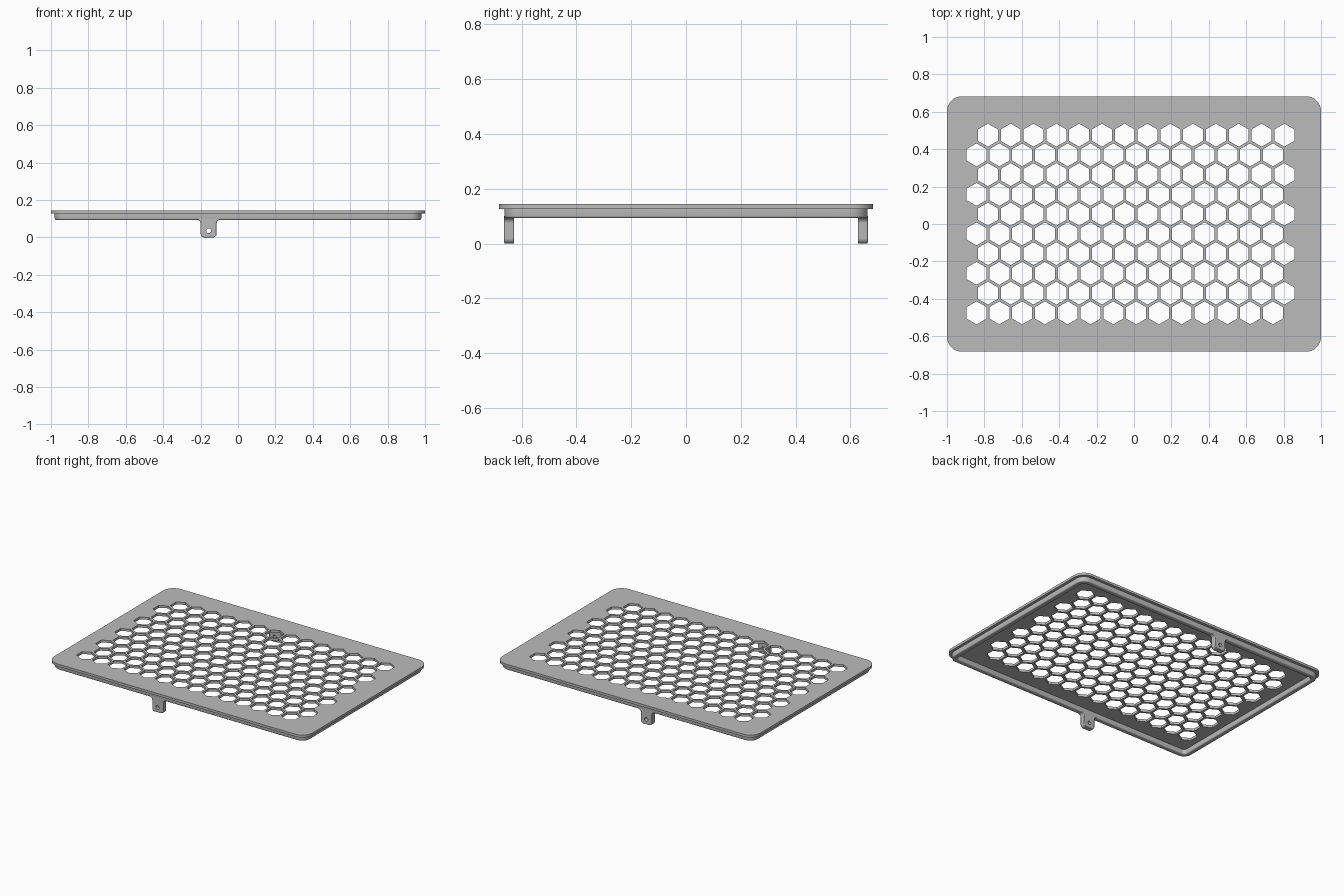
import bpy, bmesh, math
from mathutils import Matrix

cube = bpy.data.objects.get("Cube")
if cube:
    bpy.data.objects.remove(cube)

grey = bpy.data.materials.new("grey")
grey.use_nodes = True
colour = (0.5, 0.5, 0.5, 1)
grey.diffuse_color = colour
grey.node_tree.nodes["Principled BSDF"].inputs["Base Color"].default_value = colour

HALF_X, HALF_Y, CORNER = 1.0, 0.683, 0.08
TOP, FLANGE, LIP = 0.144, 0.127, 0.093


def arc(cx, cy, r, start, end, steps=8):
    angles = [math.radians(start + (end - start) * i / steps) for i in range(steps + 1)]
    return [(cx + r * math.cos(a), cy + r * math.sin(a)) for a in angles]


def rounded_rect(inset):
    r = CORNER - inset
    x, y = HALF_X - CORNER, HALF_Y - CORNER
    return (arc(x, y, r, 0, 90) + arc(-x, y, r, 90, 180)
            + arc(-x, -y, r, 180, 270) + arc(x, -y, r, 270, 360))


def finish(obj):
    obj.data.materials.clear()
    obj.data.materials.append(grey)
    bpy.ops.object.select_all(action='DESELECT')
    obj.select_set(True)
    bpy.context.view_layer.objects.active = obj
    bpy.ops.object.shade_smooth_by_angle(angle=math.radians(35))


def mesh_object(name, bm):
    bmesh.ops.recalc_face_normals(bm, faces=bm.faces)
    mesh = bpy.data.meshes.new(name)
    bm.to_mesh(mesh)
    bm.free()
    obj = bpy.data.objects.new(name, mesh)
    bpy.context.collection.objects.link(obj)
    return obj


# Perforated top plate: filled outline with a staggered grid of hexagons
PITCH, HEX_R = 0.1219, 0.0615
outlines = [rounded_rect(0)]
for row in range(10):
    cy = (row - 4.5) * PITCH * math.sqrt(0.75)
    for col in range(14):
        cx = -0.842 + PITCH * (col + 0.5 * (row % 2))
        outlines.append(arc(cx, cy, HEX_R, 90, 450, 6)[:-1])

curve = bpy.data.curves.new("perforated_plate", 'CURVE')
curve.dimensions = '2D'
curve.fill_mode = 'BOTH'
curve.extrude = (TOP - FLANGE) / 2
for points in outlines:
    spline = curve.splines.new('POLY')
    spline.points.add(len(points) - 1)
    for p, (x, y) in zip(spline.points, points):
        p.co = (x, y, 0, 1)
    spline.use_cyclic_u = True
plate = bpy.data.objects.new("perforated_plate", curve)
bpy.context.collection.objects.link(plate)
plate.location.z = (TOP + FLANGE) / 2
bpy.ops.object.select_all(action='DESELECT')
plate.select_set(True)
bpy.context.view_layer.objects.active = plate
bpy.ops.object.convert(target='MESH')
plate = bpy.context.view_layer.objects.active
bm = bmesh.new()
bm.from_mesh(plate.data)
bmesh.ops.remove_doubles(bm, verts=bm.verts, dist=0.0001)
bmesh.ops.recalc_face_normals(bm, faces=bm.faces)
bm.to_mesh(plate.data)
bm.free()
finish(plate)

# Locating lip under the plate: wall section with rounded lower edges
OUT, WALL, B = 0.02, 0.036, 0.008
section = [(OUT, FLANGE)]
section += arc(OUT + B, LIP + B, B, 180, 270, 3)
section += arc(OUT + WALL - B, LIP + B, B, 270, 360, 3)
section += [(OUT + WALL, FLANGE)]
bm = bmesh.new()
loops = [[bm.verts.new((x, y, z)) for x, y in rounded_rect(inset)] for inset, z in section]
for a, b in zip(loops, loops[1:]):
    for i in range(len(a)):
        j = (i + 1) % len(a)
        bm.faces.new((a[i], a[j], b[j], b[i]))
finish(mesh_object("lip", bm))

# Screw tabs: flared profile with rounded corners, one on each long side
W, R, TAB_X = 0.043, 0.02, -0.157
half = arc(W + R, LIP - R + 0.001, R, 90, 180) + arc(W - R, R, R, 0, -90)
half = [(W + R, LIP + 0.012)] + half
profile = half + [(-x, z) for x, z in reversed(half)]
for name, side in (("front_tab", -1), ("back_tab", 1)):
    outer = side * (HALF_Y - OUT + 0.0004)
    inner = side * (HALF_Y - OUT - WALL)
    bm = bmesh.new()
    rings = [[bm.verts.new((TAB_X + x, y, z)) for x, z in profile] for y in (outer, inner)]
    for ring in rings:
        bm.faces.new(ring)
    for i in range(len(profile)):
        j = (i + 1) % len(profile)
        bm.faces.new((rings[0][i], rings[0][j], rings[1][j], rings[1][i]))
    tab = mesh_object(name, bm)
    bevel = tab.modifiers.new("soft_edges", 'BEVEL')
    bevel.width = 0.006
    bevel.segments = 2
    bevel.limit_method = 'ANGLE'
    bevel.angle_limit = math.radians(60)

    # Screw hole cutter
    bm = bmesh.new()
    place = Matrix.Translation((TAB_X, (outer + inner) / 2, 0.035)) @ Matrix.Rotation(math.pi / 2, 4, 'X')
    bmesh.ops.create_cone(bm, cap_ends=True, segments=24, radius1=0.013,
                          radius2=0.013, depth=0.1, matrix=place)
    cutter = mesh_object(name + "_hole_cutter", bm)
    cutter.hide_render = True
    cutter.hide_viewport = True
    cutter.display_type = 'WIRE'
    cut = tab.modifiers.new("screw_hole", 'BOOLEAN')
    cut.object = cutter
    cut.solver = 'EXACT'
    finish(tab)
